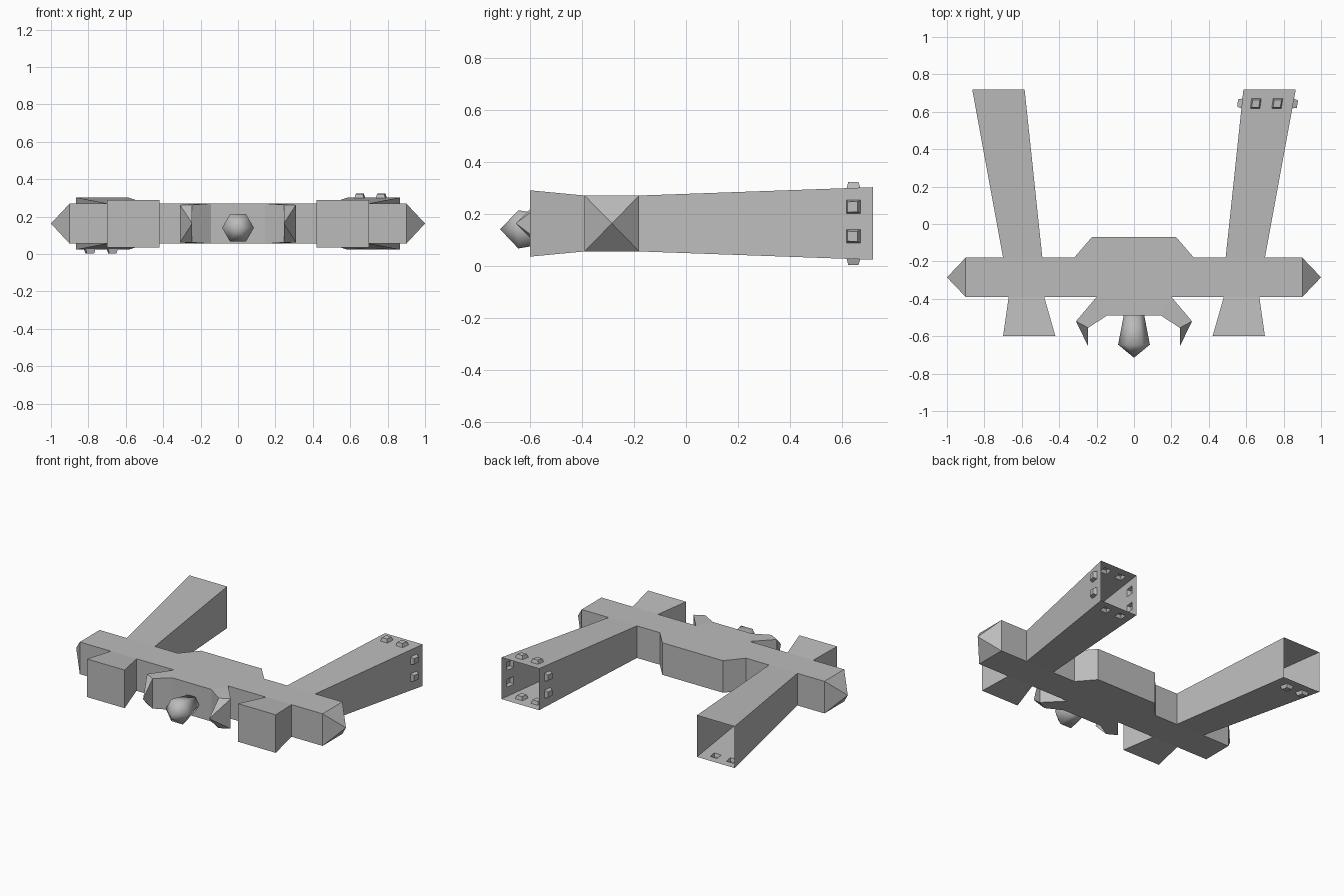
import bpy, bmesh, math
from mathutils import Vector

cube = bpy.data.objects.get("Cube")
if cube:
    bpy.data.objects.remove(cube, do_unlink=True)

grey = bpy.data.materials.new("hull grey")
grey.use_nodes = True
colour = (0.5, 0.5, 0.5, 1)
grey.diffuse_color = colour
grey.node_tree.nodes["Principled BSDF"].inputs["Base Color"].default_value = colour

LOW, HIGH, MID = 0.055, 0.27, 0.163


def finish(name, bm, recalc=True, smooth=False):
    bmesh.ops.remove_doubles(bm, verts=bm.verts, dist=0.0005)
    if recalc:
        bmesh.ops.recalc_face_normals(bm, faces=bm.faces)
    for f in bm.faces:
        f.smooth = smooth
    mesh = bpy.data.meshes.new(name)
    bm.to_mesh(mesh)
    bm.free()
    mesh.materials.append(grey)
    obj = bpy.data.objects.new(name, mesh)
    bpy.context.collection.objects.link(obj)


def quad(bm, points):
    bm.faces.new([bm.verts.new(p) for p in points])


def loft(name, rings, cap_start=False, cap_end=False, smooth=False):
    """Skin rings of points; a ring of one point is an apex."""
    bm = bmesh.new()
    n = len(rings[0])
    rows = [[bm.verts.new(r[i % len(r)]) for i in range(len(r))] for r in rings]
    for a, b in zip(rows, rows[1:]):
        for i in range(n):
            j = (i + 1) % n
            bm.faces.new((a[i], a[j], b[0]) if len(b) == 1 else (a[i], a[j], b[j], b[i]))
    if cap_start:
        bm.faces.new(rows[0])
    if cap_end:
        bm.faces.new(rows[-1])
    finish(name, bm, smooth=smooth)


def section(x0, x1, y0, y1, low=LOW, high=HIGH):
    """Upright four-cornered ring standing on a line in plan."""
    return [Vector(p) for p in ((x0, y0, low), (x1, y1, low), (x1, y1, high), (x0, y0, high))]


# Hull: plan outline raised into a shell, open where limbs join
half = [(0.145, -0.49, True), (0.20, -0.39, False), (0.48, -0.39, True), (0.67, -0.39, False),
        (0.90, -0.39, True), (0.90, -0.18, False), (0.70, -0.18, True), (0.49, -0.18, False),
        (0.32, -0.18, False), (0.225, -0.07, False)]
right = [(-x, y, half[i - 1][2]) for i, (x, y, _) in enumerate(half)]
right[0] = (-0.145, -0.49, False)
outline = half + right[::-1]
bm = bmesh.new()
for z in (LOW, HIGH):
    quad(bm, [(x, y, z) for x, y, _ in outline])
for i, (x, y, is_open) in enumerate(outline):
    if not is_open:
        nx, ny, _ = outline[(i + 1) % len(outline)]
        quad(bm, [(x, y, LOW), (nx, ny, LOW), (nx, ny, HIGH), (x, y, HIGH)])
finish("hull", bm)


def arm_wall(bm, a, b, c, d, height, cuts):
    """Wall from edge a-d (front) to b-c (back), with a pair of raised hollow studs."""
    us = [0] + cuts + [1]
    vs = [0, 0.887, 0.945, 1]

    def at(u, v):
        return a.lerp(d, u).lerp(b.lerp(c, u), v)
    normal = (b - a).cross(d - a).normalized()
    for i in range(5):
        for j in range(3):
            cell = [at(us[i], vs[j]), at(us[i], vs[j + 1]),
                    at(us[i + 1], vs[j + 1]), at(us[i + 1], vs[j])]
            if i % 2 and j == 1 and height:
                mid = sum(cell, Vector()) / 4
                top = [mid + (p - mid) * 0.75 + normal * height for p in cell]
                for k in range(4):
                    m = (k + 1) % 4
                    quad(bm, [cell[k], cell[m], top[m], top[k]])
                cell = top
            quad(bm, cell)


# Rear arms: flared tubes open at the back; wall order is bottom, side, top, side
across, upright = [0.176, 0.364, 0.596, 0.784], [0.226, 0.414, 0.64, 0.83]
flipped = [1 - u for u in across[::-1]]
lower = [0.12, 0.31, 0.56, 0.75]
side_flip = [1 - u for u in upright[::-1]]
arms = {
    "left_rear_arm": ((0.49, 0.70), (0.585, 0.865), (-0.023, 0.023, 0.023, 0.023),
                      (across, upright, flipped, side_flip)),
    "right_rear_arm": ((-0.70, -0.49), (-0.865, -0.585), (0.023, 0, 0, 0),
                       (lower, upright, across, side_flip)),
}
for name, (front, back, heights, cuts) in arms.items():
    f = section(*front, -0.18, -0.18)
    r = section(*back, 0.72, 0.72, 0.023, 0.302)
    bm = bmesh.new()
    for i in range(4):
        j = (i + 1) % 4
        arm_wall(bm, f[i], r[i], r[j], f[j], heights[i], cuts[i])
    finish(name, bm, recalc=False)

for side, s in (("left", 1), ("right", -1)):
    # Flared front blocks
    loft(side + "_front_block", [section(s * 0.48, s * 0.67, -0.39, -0.39),
                                 section(s * 0.42, s * 0.70, -0.60, -0.60, 0.035, 0.29)],
         cap_end=True)
    # Pointed wing tips
    loft(side + "_wing_tip", [section(s * 0.90, s * 0.90, -0.39, -0.18),
                              [(s, -0.285, MID)]])
    # Jaws ending in spikes
    loft(side + "_jaw", [section(s * 0.20, s * 0.145, -0.39, -0.49),
                         section(s * 0.31, s * 0.245, -0.52, -0.555, 0.062, 0.263),
                         [(s * 0.245, -0.655, MID)]])


# Hexagonal nose
def hexagon(radius, y):
    return [(radius * math.cos(k * math.pi / 3), y, 0.14 + radius * math.sin(k * math.pi / 3))
            for k in range(6)]


loft("nose", [hexagon(0.055, -0.49), hexagon(0.085, -0.645), [(0, -0.715, 0.14)]],
     cap_start=True, smooth=True)
